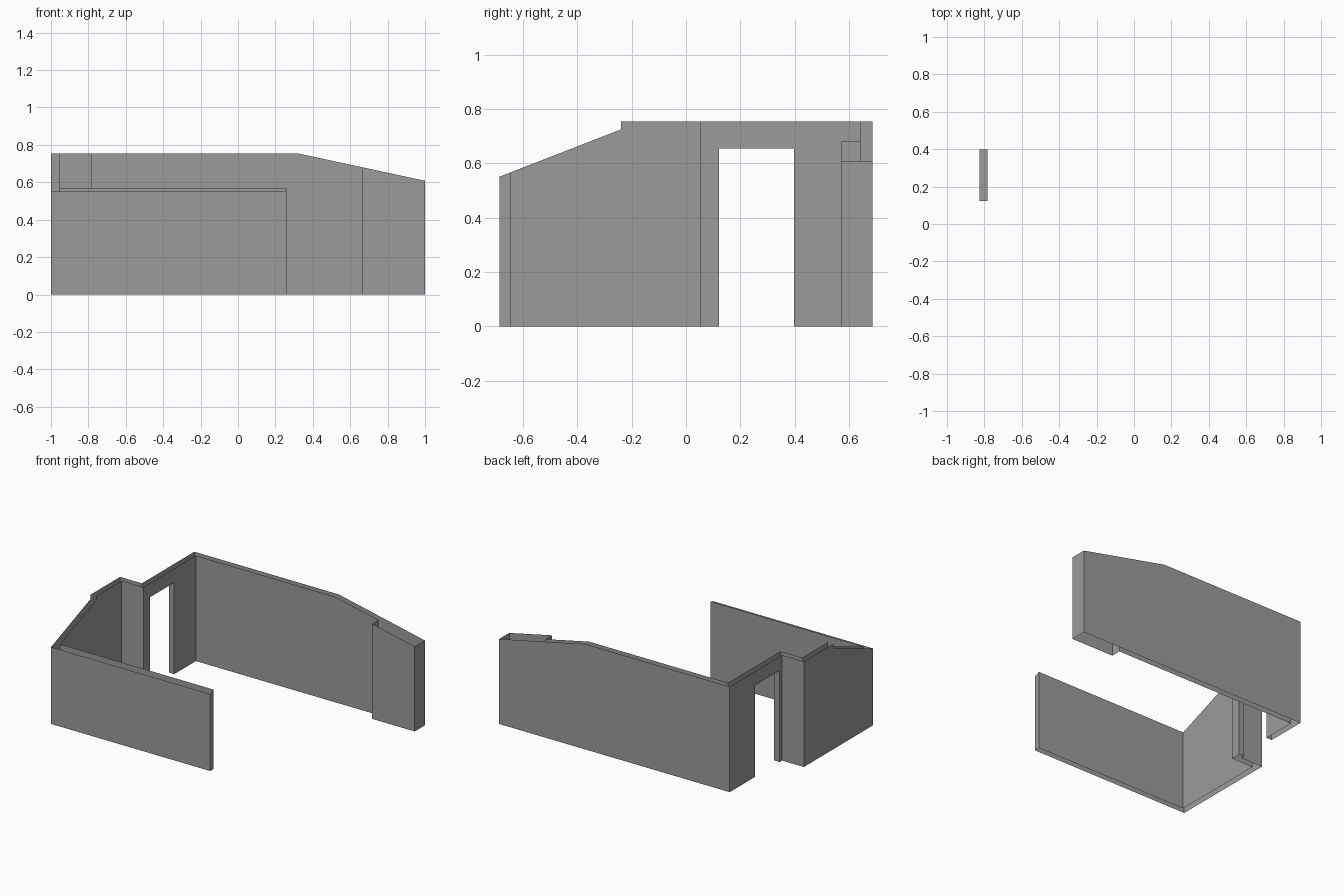
import bpy, bmesh
from mathutils import Vector

if "Cube" in bpy.data.objects:
    bpy.data.objects.remove(bpy.data.objects["Cube"])

H = 0.755                     # full wall height
DOOR = (0.122, 0.398, 0.655)  # door start y, end y, head height
X0, X1 = -0.827, -0.784       # door wall outer and inner planes

grey = bpy.data.materials.new("dark_grey")
grey.diffuse_color = (0.33, 0.33, 0.33, 1)
grey.use_nodes = True
grey.node_tree.nodes["Principled BSDF"].inputs["Base Color"].default_value = grey.diffuse_color


def height(x, y):
    """Wall top: falls towards the right end and towards the front."""
    if x > 0.318:
        return H - (x - 0.318) * (H - 0.608) / (1 - 0.318)
    if y < -0.24:
        return 0.551 + (y + 0.687) * (0.725 - 0.551) / (0.687 - 0.24)
    return H


def make(name, polys):
    bm = bmesh.new()
    for poly in polys:
        bm.faces.new([bm.verts.new(p) for p in poly])
    bmesh.ops.remove_doubles(bm, verts=bm.verts, dist=1e-4)
    me = bpy.data.meshes.new(name)
    bm.to_mesh(me)
    bm.free()
    me.materials.append(grey)
    ob = bpy.data.objects.new(name, me)
    bpy.context.collection.objects.link(ob)
    return ob


def panel(p, q):
    """Upright panel from plan point p to q, facing left of travel."""
    p, q = Vector(p), Vector(q)
    bottom, top = [(*p, 0)], [(*p, height(*p))]
    along_y = abs(p.x - q.x) < 1e-5
    # slope kink along the back wall
    if (p.x - 0.318) * (q.x - 0.318) < 0:
        top.append((0.318, p.y, H))
    # small step along the left wall
    if (p.y + 0.24) * (q.y + 0.24) < 0 and along_y:
        step = [(p.x, -0.24, 0.725), (p.x, -0.24, H)]
        top += step if q.y > p.y else step[::-1]
    # doorway notch
    if along_y and min(abs(p.x - X0), abs(p.x - X1)) < 1e-5:
        a, b, h = DOOR
        notch = [(p.x, a, 0), (p.x, a, h), (p.x, b, h), (p.x, b, 0)]
        bottom += notch if q.y > p.y else notch[::-1]
    bottom.append((*q, 0))
    top.append((*q, height(*q)))
    return top + bottom[::-1]


# Plan outline: outer side, thickened right end, then inner side
outline = [(0.26, -0.687), (-1, -0.687), (-1, 0.094), (X0, 0.094), (X0, 0.687),
           (1, 0.687), (1, 0.572), (0.663, 0.572), (0.663, 0.643), (X1, 0.643),
           (X1, 0.051), (-0.957, 0.051), (-0.957, -0.646), (0.26, -0.646)]
# Walls are hollow shells, open along the top and bottom
make("wall_shell", [panel(p, q) for p, q in zip(outline, outline[1:] + outline[:1])])

# Doorway jambs and head
a, b, h = DOOR
make("door_reveal", [
    [(X0, a, 0), (X0, a, h), (X1, a, h), (X1, a, 0)],
    [(X0, b, 0), (X1, b, 0), (X1, b, h), (X0, b, h)],
    [(X0, a, h), (X0, b, h), (X1, b, h), (X1, a, h)],
])
